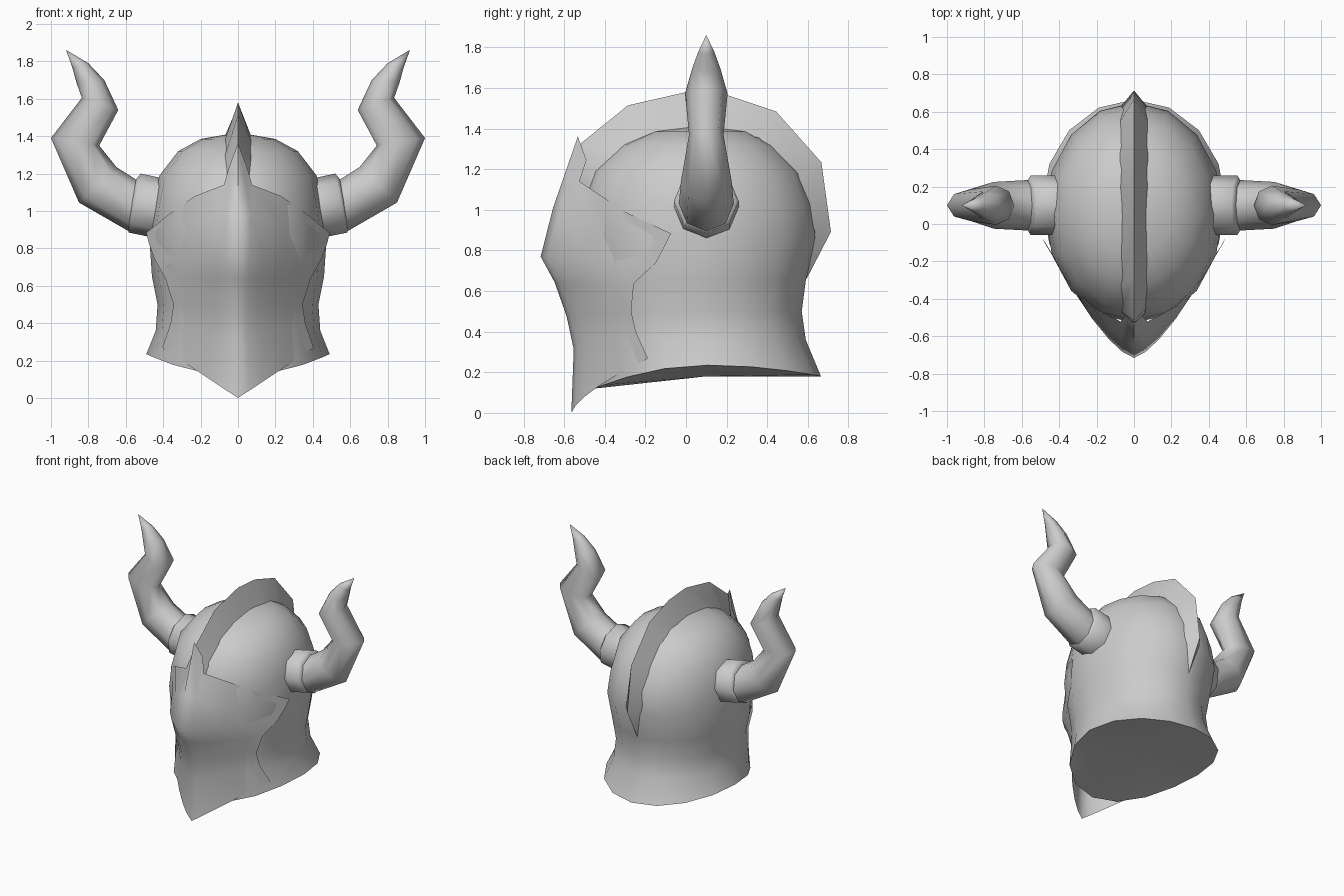
import bpy, bmesh, math
from mathutils import Vector

cube = bpy.data.objects.get("Cube")
if cube:
    bpy.data.objects.remove(cube, do_unlink=True)

# One plain metal colour
metal = bpy.data.materials.new("grey metal")
metal.use_nodes = True
GREY = (0.6, 0.6, 0.6, 1)
metal.diffuse_color = GREY
metal.node_tree.nodes["Principled BSDF"].inputs["Base Color"].default_value = GREY


def finish(bm, name, angle, fix_normals=True):
    """Turn a bmesh into a shaded object."""
    bmesh.ops.remove_doubles(bm, verts=bm.verts, dist=1e-4)
    if fix_normals:
        bmesh.ops.recalc_face_normals(bm, faces=bm.faces)
    mesh = bpy.data.meshes.new(name)
    bm.to_mesh(mesh)
    bm.free()
    mesh.materials.append(metal)
    obj = bpy.data.objects.new(name, mesh)
    bpy.context.collection.objects.link(obj)
    bpy.ops.object.select_all(action='DESELECT')
    obj.select_set(True)
    bpy.context.view_layer.objects.active = obj
    bpy.ops.object.shade_smooth_by_angle(angle=math.radians(angle))
    return obj


def loft(bm, rows, closed):
    """Bridge rows of points with quads."""
    grid = [[bm.verts.new(p) for p in row] for row in rows]
    n = len(grid[0])
    for a, b in zip(grid, grid[1:]):
        for i in range(n if closed else n - 1):
            j = (i + 1) % n
            bm.faces.new((a[i], a[j], b[j], b[i]))
    return grid


def fan(bm, ring, point):
    """Close a ring with triangles to one point."""
    tip = bm.verts.new(point)
    for i in range(len(ring)):
        bm.faces.new((ring[i], ring[(i + 1) % len(ring)], tip))


# Helmet shell: z, front y, back y, half width
SHELL = [(0.235, -0.45, 0.665, 0.49), (0.36, -0.465, 0.59, 0.44), (0.5, -0.475, 0.57, 0.43),
         (0.65, -0.50, 0.59, 0.46), (0.87, -0.53, 0.65, 0.475), (1.03, -0.515, 0.625, 0.455),
         (1.19, -0.46, 0.56, 0.42), (1.32, -0.32, 0.43, 0.32), (1.385, -0.17, 0.31, 0.2)]
SEG = 16
rows = []
for k, (z, front, back, half) in enumerate(SHELL):
    row = []
    for i in range(SEG):
        c, s = math.cos(math.tau * i / SEG), math.sin(math.tau * i / SEG)
        drop = (0.115 if s < 0 else 0.055) * s * s if k == 0 else 0  # rim dips front and back
        row.append((half * c, (front + back) / 2 + (back - front) / 2 * s, z - drop))
    rows.append(row)
bm = bmesh.new()
grid = loft(bm, rows, True)
fan(bm, grid[-1], (0, 0.08, 1.42))
fan(bm, grid[0], (0, 0.1, 0.18))
finish(bm, "helmet_shell", 40)

# Crest: base y, base z, ridge y, ridge z, half width
CREST = [(-0.47, 1.08, -0.53, 1.12, 0.07), (-0.45, 1.15, -0.515, 1.33, 0.07),
         (-0.33, 1.28, -0.286, 1.515, 0.075), (-0.17, 1.365, 0.0, 1.58, 0.075),
         (0.2, 1.39, 0.207, 1.564, 0.075), (0.36, 1.355, 0.444, 1.485, 0.075),
         (0.55, 1.18, 0.667, 1.234, 0.073), (0.635, 0.89, 0.714, 0.892, 0.065),
         (0.585, 0.66, 0.594, 0.66, 0.005)]
bm = bmesh.new()
rows = [[(-w, by, bz), (0, ry, rz), (w, by, bz)] for by, bz, ry, rz, w in CREST]
grid = loft(bm, rows, True)
bm.faces.new(grid[0])
bm.faces.new(grid[-1])
finish(bm, "crest", 60)

# Visor: brow edge from the spike to the temple, then rows given as prow and edge points
BROW = [(0, -0.533, 1.362), (0.045, -0.49, 1.244), (0.075, -0.525, 1.14),
        (0.23, -0.435, 1.08), (0.36, -0.30, 0.99), (0.49, -0.074, 0.884)]
ROWS = [((0, -0.655, 1.01), (0.478, -0.1, 0.83)), ((0, -0.716, 0.77), (0.445, -0.148, 0.74)),
        ((0, -0.647, 0.643), (0.388, -0.257, 0.638)), ((0, -0.588, 0.475), (0.345, -0.27, 0.5)),
        ((0, -0.553, 0.313), (0.36, -0.247, 0.4)), ((0, -0.565, 0), (0.405, -0.188, 0.268))]
STEPS = [0, 0.14, 0.3, 0.5, 0.75, 1]
half_rows = [BROW]
for c, e in ROWS:
    half_rows.append([(e[0] * t, c[1] + (e[1] - c[1]) * t ** 1.45, c[2] + (e[2] - c[2]) * t)
                      for t in STEPS])
bm = bmesh.new()
loft(bm, [[(-x, y, z) for x, y, z in row[:0:-1]] + list(row) for row in half_rows], False)
finish(bm, "visor", 70)

# Horn sections: inner (x, z), outer (x, z), half depth in y
SOCKET = [((0.38, 1.17), (0.44, 0.855), 0.16), ((0.52, 1.2), (0.585, 0.885), 0.16),
          ((0.545, 1.17), (0.59, 0.905), 0.135)]
HORN = [((0.48, 1.15), (0.50, 0.88), 0.135), ((0.545, 1.168), (0.59, 0.895), 0.135),
        ((0.65, 1.235), (0.85, 1.045), 0.125), ((0.742, 1.35), (1.0, 1.39), 0.085),
        ((0.64, 1.54), (0.835, 1.605), 0.105), ((0.715, 1.7), (0.865, 1.69), 0.07),
        ((0.80, 1.79), (0.885, 1.765), 0.04)]


def tube(name, sections, tip, side):
    rows = []
    for a, b, depth in sections:
        a, b = Vector((a[0], 0.1, a[1])), Vector((b[0], 0.1, b[1]))
        mid, arm = (a + b) / 2, (a - b) / 2
        row = []
        for i in range(8):
            t = math.tau * i / 8
            p = mid + arm * math.cos(t) + Vector((0, depth * math.sin(t), 0))
            row.append((p.x * side, p.y, p.z))
        rows.append(row)
    bm = bmesh.new()
    grid = loft(bm, rows, True)
    bm.faces.new(grid[0])
    if tip:
        fan(bm, grid[-1], (tip[0] * side, 0.1, tip[1]))
    else:
        bm.faces.new(grid[-1])
    finish(bm, name, 65)


for label, side in (("left", 1), ("right", -1)):
    tube(label + "_horn_socket", SOCKET, None, side)
    tube(label + "_horn", HORN, (0.92, 1.862), side)
